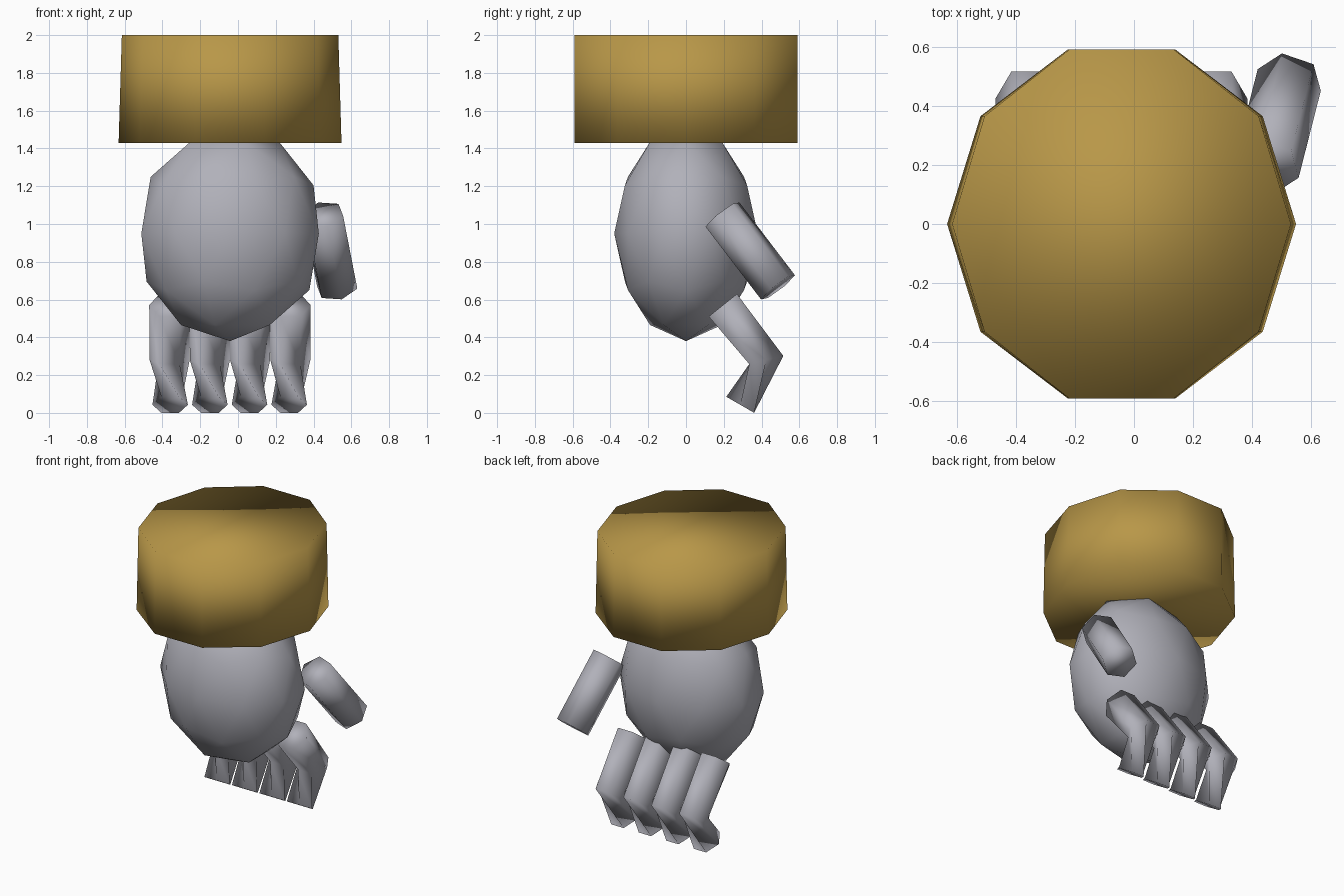
import bpy, bmesh, math
from mathutils import Vector

if "Cube" in bpy.data.objects:
    bpy.data.objects.remove(bpy.data.objects["Cube"])


def material(name, color):
    m = bpy.data.materials.new(name)
    m.diffuse_color = (*color, 1)
    m.use_nodes = True
    m.node_tree.nodes["Principled BSDF"].inputs["Base Color"].default_value = m.diffuse_color
    return m


GREY = material("glove_grey", (0.44, 0.44, 0.49))
GOLD = material("cuff_gold", (0.48, 0.31, 0.065))


def finish(name, bm, mat):
    bmesh.ops.recalc_face_normals(bm, faces=bm.faces)
    for f in bm.faces:
        f.smooth = True
    me = bpy.data.meshes.new(name)
    bm.to_mesh(me)
    bm.free()
    me.materials.append(mat)
    ob = bpy.data.objects.new(name, me)
    bpy.context.collection.objects.link(ob)
    return ob


def loft(name, rings, sides, mat):
    """Capped tube through rings of (centre, u axis, v axis, twist degrees)."""
    bm = bmesh.new()
    loops = []
    for c, u, v, twist in rings:
        c, u, v = Vector(c), Vector(u), Vector(v)
        angles = [math.tau * k / sides + math.radians(twist) for k in range(sides)]
        loops.append([bm.verts.new(c + u * math.cos(a) + v * math.sin(a)) for a in angles])
    for a, b in zip(loops, loops[1:]):
        for k in range(sides):
            n = (k + 1) % sides
            bm.faces.new((a[k], a[n], b[n], b[k]))
    bm.faces.new(loops[0])
    bm.faces.new(loops[-1])
    return finish(name, bm, mat)


# Cuff: ten-sided band, slightly narrower at the top
loft("cuff", [((-0.042, 0, 1.43), (0.59, 0, 0), (0, 0.62, 0), 0),
              ((-0.042, 0, 2.0), (0.573, 0, 0), (0, 0.62, 0), 0)], 10, GOLD)

# Palm: stretched low-poly ball
bm = bmesh.new()
bmesh.ops.create_icosphere(bm, subdivisions=2, radius=1)
for v in bm.verts:
    v.co = (v.co.x * 0.494 - 0.042, v.co.y * 0.38, v.co.z * 0.57 + 0.95)
finish("palm", bm, GREY)

# Thumb: six-sided tilted tube
top, tip = Vector((0.45, 0.193, 1.05)), Vector((0.525, 0.487, 0.665))
axis = (tip - top).normalized()
u = Vector((0.105, -0.042, 0.0))
u = (u - axis * u.dot(axis)).normalized()
v = u.cross(axis)
loft("thumb", [(top, u * 0.113, v * 0.113, 0), (tip, u * 0.113, v * 0.113, 0)], 6, GREY)

# Fingers: straight upper part, then a twisted, pinched fingertip
for i in range(4):
    x = -0.362 + 0.213 * i
    loft(f"finger_{i + 1}", [
        ((x, 0.195, 0.57), (0.108, 0, 0), (0, 0.086, 0.069), 0),
        ((x, 0.425, 0.28), (0.106, 0, 0), (0, 0.104, 0.025), 0),
        ((x + 0.003 - 0.003 * i, 0.287, 0.043), (0.094, 0, 0), (0, 0.085, -0.049), 120),
    ], 6, GREY)
